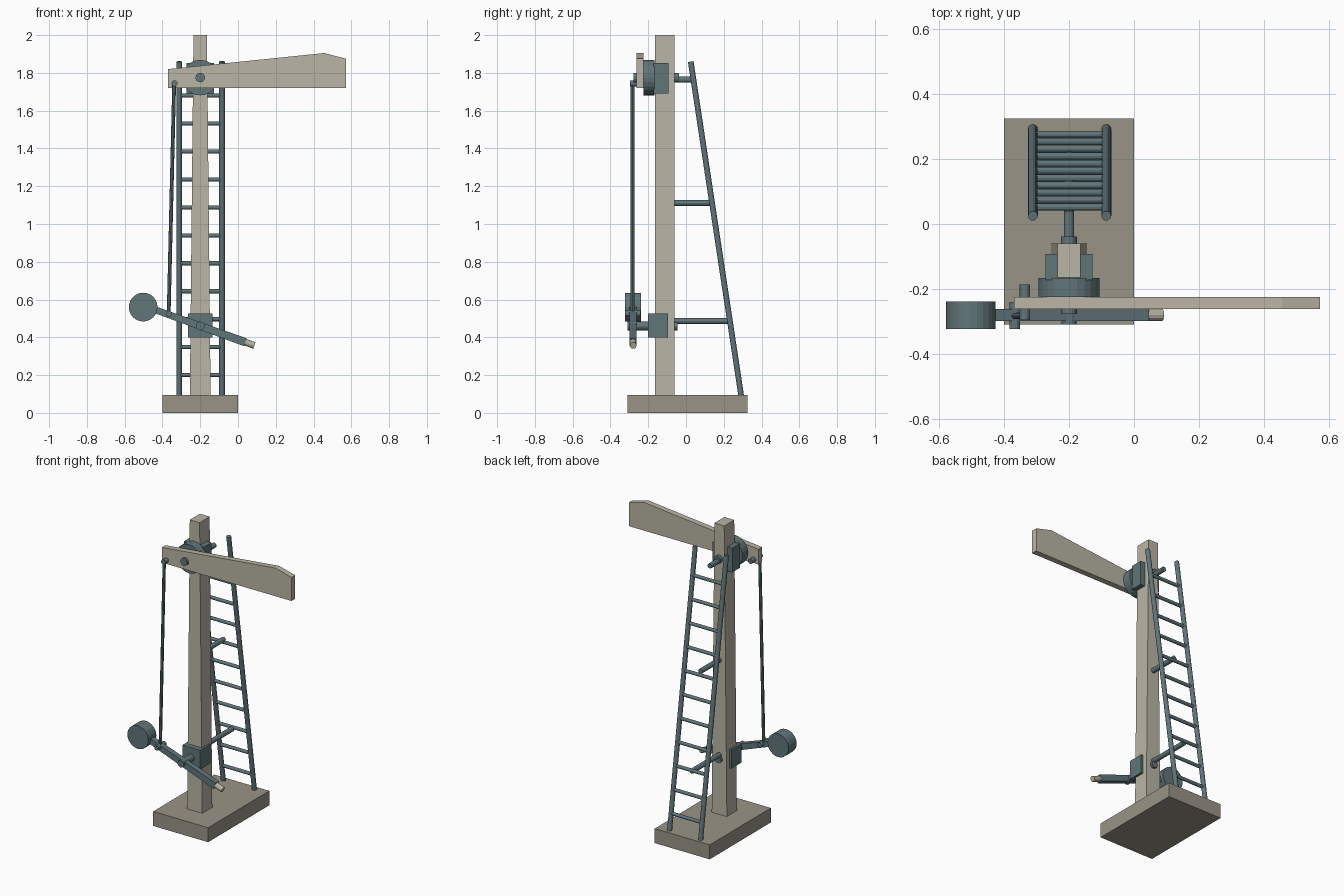
import bpy
import bmesh
from mathutils import Vector

cube = bpy.data.objects.get("Cube")
if cube:
    bpy.data.objects.remove(cube, do_unlink=True)


def material(name, rgb):
    m = bpy.data.materials.new(name)
    m.use_nodes = True
    m.diffuse_color = (*rgb, 1)
    m.node_tree.nodes["Principled BSDF"].inputs["Base Color"].default_value = (*rgb, 1)
    return m


CREAM = material("weathered cream", (0.49, 0.46, 0.375))
STONE = material("grey stone", (0.32, 0.295, 0.24))
IRON = material("slate iron", (0.12, 0.18, 0.195))


def finish(bm, name, mat):
    bmesh.ops.recalc_face_normals(bm, faces=bm.faces)
    mesh = bpy.data.meshes.new(name)
    bm.to_mesh(mesh)
    bm.free()
    mesh.materials.append(mat)
    ob = bpy.data.objects.new(name, mesh)
    bpy.context.collection.objects.link(ob)
    return ob


def box(name, mat, lo, hi, top_scale=1.0):
    """Box between two corners, optionally narrowed in x at the top."""
    lo, hi = Vector(lo), Vector(hi)
    mid, size = (lo + hi) / 2, hi - lo
    bm = bmesh.new()
    bmesh.ops.create_cube(bm, size=1)
    for v in bm.verts:
        if v.co.z > 0:
            v.co.x *= top_scale
        v.co = mid + v.co * size
    return finish(bm, name, mat)


def rod(name, mat, a, b, radius, sides=12):
    """Cylinder running from point a to point b."""
    a, b = Vector(a), Vector(b)
    axis = b - a
    bm = bmesh.new()
    bmesh.ops.create_cone(bm, cap_ends=True, segments=sides, radius1=radius,
                          radius2=radius, depth=axis.length)
    turn = axis.to_track_quat('Z', 'Y')
    for v in bm.verts:
        v.co = (a + b) / 2 + turn @ v.co
    return finish(bm, name, mat)


def plate(name, mat, outline, y0, y1):
    """Outline in the xz plane given thickness along y."""
    bm = bmesh.new()
    face = bm.faces.new([bm.verts.new((x, y0, z)) for x, z in outline])
    new = bmesh.ops.extrude_face_region(bm, geom=[face])["geom"]
    moved = [g for g in new if isinstance(g, bmesh.types.BMVert)]
    bmesh.ops.translate(bm, verts=moved, vec=(0, y1 - y0, 0))
    return finish(bm, name, mat)


PX = -0.2  # post centre line

# Base and tapered post
box("base", STONE, (-0.4, -0.31, 0), (0, 0.325, 0.095))
box("post", CREAM, (PX - 0.055, -0.164, 0.095), (PX + 0.055, -0.06, 2), 0.65)

# Signal arm with bearing
plate("signal_arm", CREAM, [(-0.37, 1.72), (0.572, 1.72), (0.572, 1.875),
                            (0.456, 1.905), (-0.37, 1.82)], -0.262, -0.224)
box("arm_bracket", IRON, (PX - 0.072, -0.172, 1.692), (PX + 0.072, -0.092, 1.852))
rod("bearing_disc", IRON, (PX, -0.224, 1.775), (PX, -0.166, 1.775), 0.094, 24)
rod("arm_pivot", IRON, (PX, -0.277, 1.775), (PX, -0.038, 1.775), 0.025, 16)

# Balance lever
box("lever_bracket", IRON, (PX - 0.065, -0.2, 0.4), (PX + 0.065, -0.094, 0.525))
rod("lever_pivot", IRON, (PX, -0.31, 0.46), (PX, -0.045, 0.46), 0.023, 16)
pivot = Vector((PX, 0.46))
along = Vector((0.94, -0.338)).normalized()
across = Vector((-along.y, along.x))


def on_lever(distance, offset=0):
    return pivot + along * distance + across * offset


plate("lever", IRON, [on_lever(-0.3, -0.017), on_lever(0.253, -0.022),
                      on_lever(0.253, 0.022), on_lever(-0.3, 0.017)], -0.298, -0.262)
grip_a, grip_b = on_lever(0.25), on_lever(0.305)
rod("lever_handle", CREAM, (grip_a.x, -0.28, grip_a.y), (grip_b.x, -0.28, grip_b.y), 0.018)
rod("counterweight", IRON, (-0.502, -0.323, 0.56), (-0.502, -0.239, 0.56), 0.076, 24)

# Pull rod and its two pins
rod("pull_rod", IRON, (-0.338, -0.283, 1.745), (-0.367, -0.283, 0.525), 0.01, 8)
rod("upper_rod_pin", IRON, (-0.336, -0.296, 1.745), (-0.336, -0.186, 1.745), 0.016)
rod("lower_rod_pin", IRON, (-0.367, -0.323, 0.525), (-0.367, -0.24, 0.525), 0.016)


# Leaning ladder
def ladder_y(z):
    return 0.025 + (1.86 - z) * 0.151


for side, x in (("right", -0.311), ("left", -0.085)):
    rod(side + "_ladder_rail", IRON, (x, ladder_y(0.09), 0.09), (x, ladder_y(1.86), 1.86), 0.015)
for i in range(11):
    z = 0.2 + i * 0.148
    rod(f"ladder_rung_{i + 1}", IRON, (-0.311, ladder_y(z), z), (-0.085, ladder_y(z), z), 0.011)

# Stays between post and ladder
for name, z, end in (("lower", 0.487, 0.225), ("middle", 1.11, 0.136), ("upper", 1.765, 0.04)):
    rod(name + "_ladder_stay", IRON, (PX, -0.08, z), (PX, end, z), 0.016)
